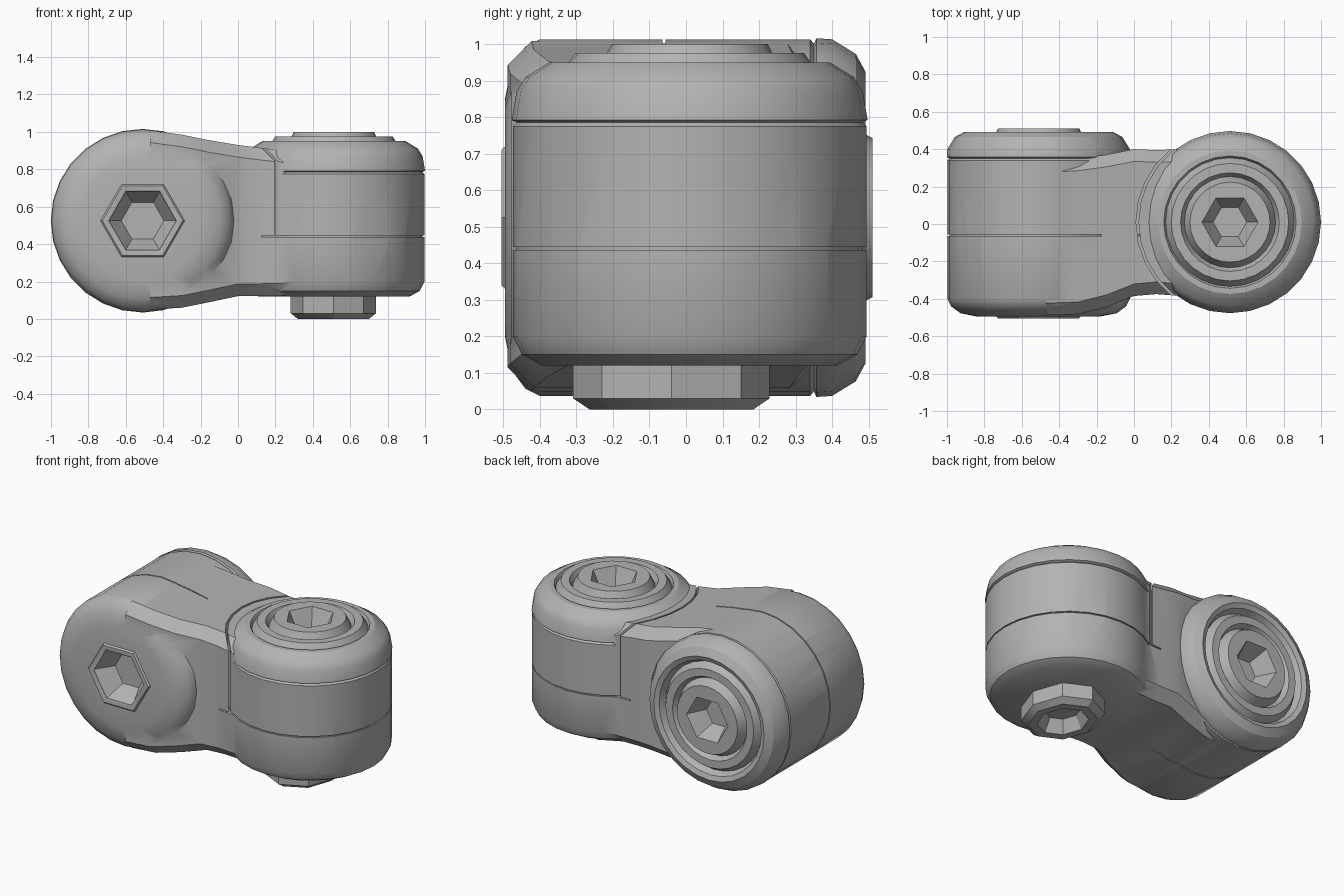
import bpy, bmesh, math
from mathutils import Matrix

if "Cube" in bpy.data.objects:
    bpy.data.objects.remove(bpy.data.objects["Cube"])

grey = bpy.data.materials.new("plain grey")
grey.use_nodes = True
COLOUR = (0.45, 0.45, 0.45, 1)
grey.diffuse_color = COLOUR
grey.node_tree.nodes["Principled BSDF"].inputs["Base Color"].default_value = COLOUR

# Axes of the two crossed barrels: one upright, one lying front to back
UPRIGHT = Matrix.Translation((0.513, 0.01, 0))
LYING = Matrix.Translation((-0.51, 0, 0.525)) @ Matrix.Rotation(-math.pi / 2, 4, 'X')


def finish(name, bm, matrix=Matrix()):
    bmesh.ops.recalc_face_normals(bm, faces=bm.faces)
    mesh = bpy.data.meshes.new(name)
    bm.to_mesh(mesh)
    bm.free()
    mesh.transform(matrix)
    obj = bpy.data.objects.new(name, mesh)
    bpy.context.collection.objects.link(obj)
    mesh.materials.append(grey)
    return obj


def bridge(bm, low, high):
    for i in range(len(low)):
        j = (i + 1) % len(low)
        bm.faces.new(list(dict.fromkeys((low[i], low[j], high[j], high[i]))))


def lathe(name, profile, matrix, sides=28, closed=False):
    """Spin (radius, height) points; closed makes a ring section."""
    bm = bmesh.new()
    rings = []
    for r, h in profile:
        if r == 0:
            rings.append([bm.verts.new((0, 0, h))] * sides)
        else:
            rings.append([bm.verts.new((r * math.cos(a), r * math.sin(a), h))
                          for a in (2 * math.pi * i / sides for i in range(sides))])
    pairs = list(zip(rings, rings[1:]))
    if closed:
        pairs.append((rings[-1], rings[0]))
    for low, high in pairs:
        bridge(bm, low, high)
    return finish(name, bm, matrix)


def loft(name, sections, c):
    """Join box sections (x, front, back, bottom, top) with corners cut by c."""
    bm = bmesh.new()
    loops = []
    for x, f, b, d, u in sections:
        outline = ((f, d + c), (f + c, d), (b - c, d), (b, d + c),
                   (b, u - c), (b - c, u), (f + c, u), (f, u - c))
        loops.append([bm.verts.new((x, y, z)) for y, z in outline])
    for low, high in zip(loops, loops[1:]):
        bridge(bm, low, high)
    bm.faces.new(loops[0])
    bm.faces.new(loops[-1])
    return finish(name, bm)


def combine(target, other, operation):
    mod = target.modifiers.new(operation.lower(), 'BOOLEAN')
    mod.operation, mod.solver, mod.object = operation, 'EXACT', other
    bpy.context.view_layer.update()
    evaluated = target.evaluated_get(bpy.context.evaluated_depsgraph_get())
    mesh = bpy.data.meshes.new_from_object(evaluated)
    target.modifiers.clear()
    target.data = mesh
    bpy.data.objects.remove(other)


def ring(r0, r1, h0, h1, matrix):
    return lathe("groove_cutter", [(r0, h0), (r1, h0), (r1, h1), (r0, h1)], matrix, closed=True)


def barrel(name, radius, foot, seam, shoulder, top, matrix):
    """Barrel with a shaped foot, a cap seam and a shouldered cap with ridges."""
    ridges = [(.14, -.07), (.17, -.025), (.22, -.025), (.24, -.06), (.27, 0), (.33, 0)]
    profile = [(0, foot[0][1])] + [(radius - inset, h) for inset, h in foot]
    profile += [(radius, seam - .01), (radius - .012, seam), (radius + .003, seam + .007)]
    profile += [(radius - inset, top + h) for inset, h in shoulder + ridges]
    return lathe(name, profile + [(0, top)], matrix)


# Barrels
link = barrel("joint_link", .484, [(.08, .12), (.025, .15), (0, .2)], .785,
              [(.01, -.13), (.035, -.09), (.10, -.05), (.13, -.05)], 1.0, UPRIGHT)
lying = barrel("lying_barrel", .488, [(.16, -.495), (.07, -.477), (.02, -.44), (0, -.4)], .35,
               [(0, -.11), (.04, -.045), (.09, -.018), (.12, -.03)], .51, LYING)

# Waisted neck running from barrel to barrel
neck = loft("neck", [(-.47, -.488, .34, .05, 1.008), (-.3, -.482, .35, .06, .985),
                     (-.15, -.445, .37, .09, .955), (0, -.385, .4, .122, .93),
                     (.12, -.375, .395, .123, .915), (.25, -.385, .4, .124, .9),
                     (.4, -.41, .43, .125, .88)], .065)
combine(link, neck, 'UNION')
combine(link, lying, 'UNION')

# Parting seams around each barrel and the gap beside the upright one
for cutter in (ring(.474, .55, .437, .445, UPRIGHT),
               ring(.476, .55, -.064, -.056, LYING),
               ring(.489, .502, .44, 1.1, UPRIGHT)):
    combine(link, cutter, 'DIFFERENCE')


# Socket with sloping walls, sunk from height h toward the middle
def socket(radius, h, depth, matrix):
    out = h - depth * .3
    return lathe("socket_cutter", [(0, h + depth), (radius * .6, h + depth),
                                   (radius, h), (radius, out), (0, out)], matrix, sides=6)


for args in ((.15, 1.0, -.12, UPRIGHT), (.15, .51, -.12, LYING), (.19, -.495, .12, LYING)):
    combine(link, socket(*args), 'DIFFERENCE')

# Hollow bolt boss under the upright barrel
stretch = Matrix.Translation((.51, -.04, 0)) @ Matrix.Diagonal((1, 1.18, 1, 1))
boss = lathe("bottom_boss", [(0, .08), (.1, .08), (.14, 0), (.19, 0), (.228, .03),
                             (.228, .13), (0, .13)], stretch, sides=8)
# Thin raised collar round the front socket
collar = lathe("front_collar", [(.18, -.49), (.18, -.5), (.19, -.505), (.215, -.505),
                                (.23, -.49)], LYING, sides=6, closed=True)

for obj in (link, boss, collar):
    bpy.ops.object.select_all(action='DESELECT')
    obj.select_set(True)
    bpy.context.view_layer.objects.active = obj
    bpy.ops.object.shade_smooth_by_angle(angle=math.radians(30))
